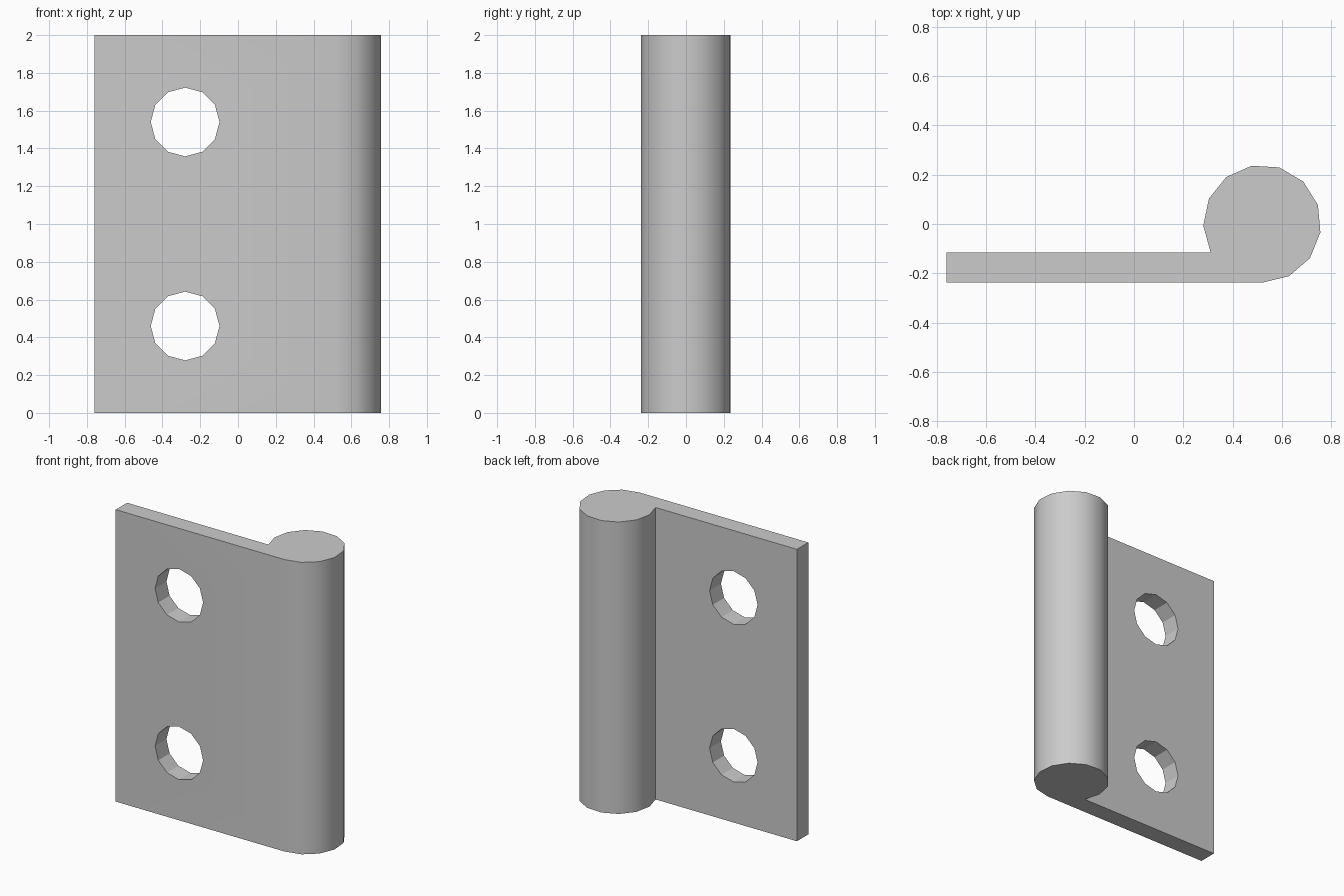
import bpy
import bmesh
from math import cos, sin, pi, radians
from mathutils import Matrix, Vector

cube = bpy.data.objects.get("Cube")
if cube:
    bpy.data.objects.remove(cube, do_unlink=True)

HEIGHT = 2.0
PIN_X, PIN_Y, PIN_R = 0.52, 0.001, 0.239
PLATE_END, PLATE_BACK = -0.76, -0.115
HOLE_X, HOLE_R = -0.28, 0.182

# Plain metal
metal = bpy.data.materials.new("grey metal")
metal.use_nodes = True
colour = (0.6, 0.6, 0.6, 1.0)
metal.diffuse_color = colour
metal.node_tree.nodes["Principled BSDF"].inputs["Base Color"].default_value = colour


def mesh_object(name, bm):
    bmesh.ops.recalc_face_normals(bm, faces=bm.faces)
    mesh = bpy.data.meshes.new(name)
    bm.to_mesh(mesh)
    bm.free()
    mesh.materials.append(metal)
    obj = bpy.data.objects.new(name, mesh)
    bpy.context.collection.objects.link(obj)
    return obj


# Profile: flat plate running into a round knuckle
steps, sweep = 11, radians(299)
profile = [(PLATE_END, PLATE_BACK), (PLATE_END, PIN_Y - PIN_R)]
for i in range(steps + 1):
    a = -pi / 2 + sweep * i / steps
    profile.append((PIN_X + PIN_R * cos(a), PIN_Y + PIN_R * sin(a)))
profile[-1] = (profile[-1][0], PLATE_BACK)

bm = bmesh.new()
base = bm.faces.new([bm.verts.new((x, y, 0)) for x, y in profile])
top = bmesh.ops.extrude_face_region(bm, geom=[base], use_keep_orig=True)
bmesh.ops.translate(bm, vec=Vector((0, 0, HEIGHT)),
                    verts=[v for v in top["geom"] if isinstance(v, bmesh.types.BMVert)])
hinge = mesh_object("hinge_leaf", bm)

# Two screw holes through the plate
bm = bmesh.new()
for z in (0.46, 1.54):
    place = Matrix.Translation((HOLE_X, -0.18, z)) @ Matrix.Rotation(pi / 2, 4, "X")
    bmesh.ops.create_cone(bm, cap_ends=True, segments=12, radius1=HOLE_R,
                          radius2=HOLE_R, depth=0.4, matrix=place)
cutter = mesh_object("hole_cutter", bm)
cutter.hide_render = True

cut = hinge.modifiers.new("screw holes", "BOOLEAN")
cut.operation = "DIFFERENCE"
cut.solver = "EXACT"
cut.object = cutter

bpy.ops.object.select_all(action="DESELECT")
hinge.select_set(True)
bpy.context.view_layer.objects.active = hinge
bpy.ops.object.modifier_apply(modifier=cut.name)
bpy.data.objects.remove(cutter, do_unlink=True)

# Smooth knuckle, crisp plate edges
bpy.ops.object.shade_smooth_by_angle(angle=radians(29))
